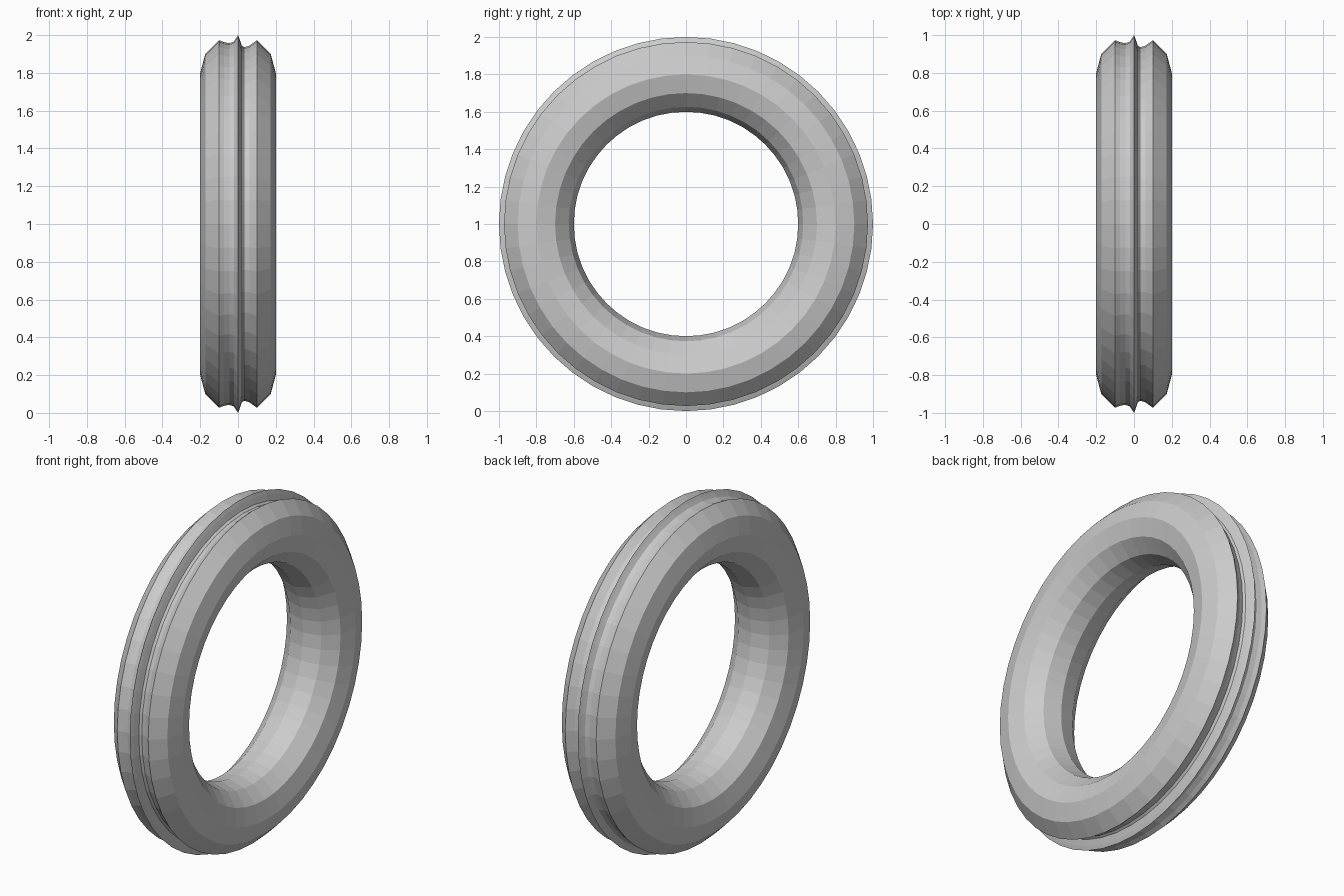
import bpy, bmesh
from math import sin, cos, pi, radians

if "Cube" in bpy.data.objects:
    bpy.data.objects.remove(bpy.data.objects["Cube"])

SEGMENTS = 48
MAJOR, MINOR = 0.8, 0.2

# Tread: (x, radius) from left shoulder over the centre rib to right shoulder
tread = [(-0.1, 0.973), (-0.075, 0.963), (-0.045, 0.957), (-0.022, 0.966),
         (-0.009, 0.985), (0, 1.0), (0.009, 0.978), (0.02, 0.945),
         (0.033, 0.936), (0.06, 0.944), (0.1, 0.973)]
# Sidewalls and inner face: remaining points of a 12-sided section
wall = [(MINOR * sin(radians(a)), MAJOR + MINOR * cos(radians(a)))
        for a in range(60, 301, 30)]
profile = tread + wall

# Revolve the section around the x axis
bm = bmesh.new()
rings = []
for i in range(SEGMENTS):
    t = 2 * pi * i / SEGMENTS
    rings.append([bm.verts.new((x, r * cos(t), 1 + r * sin(t))) for x, r in profile])
n = len(profile)
for i in range(SEGMENTS):
    a, b = rings[i], rings[(i + 1) % SEGMENTS]
    for j in range(n):
        k = (j + 1) % n
        bm.faces.new((a[j], b[j], b[k], a[k]))
bmesh.ops.recalc_face_normals(bm, faces=bm.faces)

mesh = bpy.data.meshes.new("tire")
bm.to_mesh(mesh)
bm.free()
tire = bpy.data.objects.new("tire", mesh)
bpy.context.collection.objects.link(tire)
